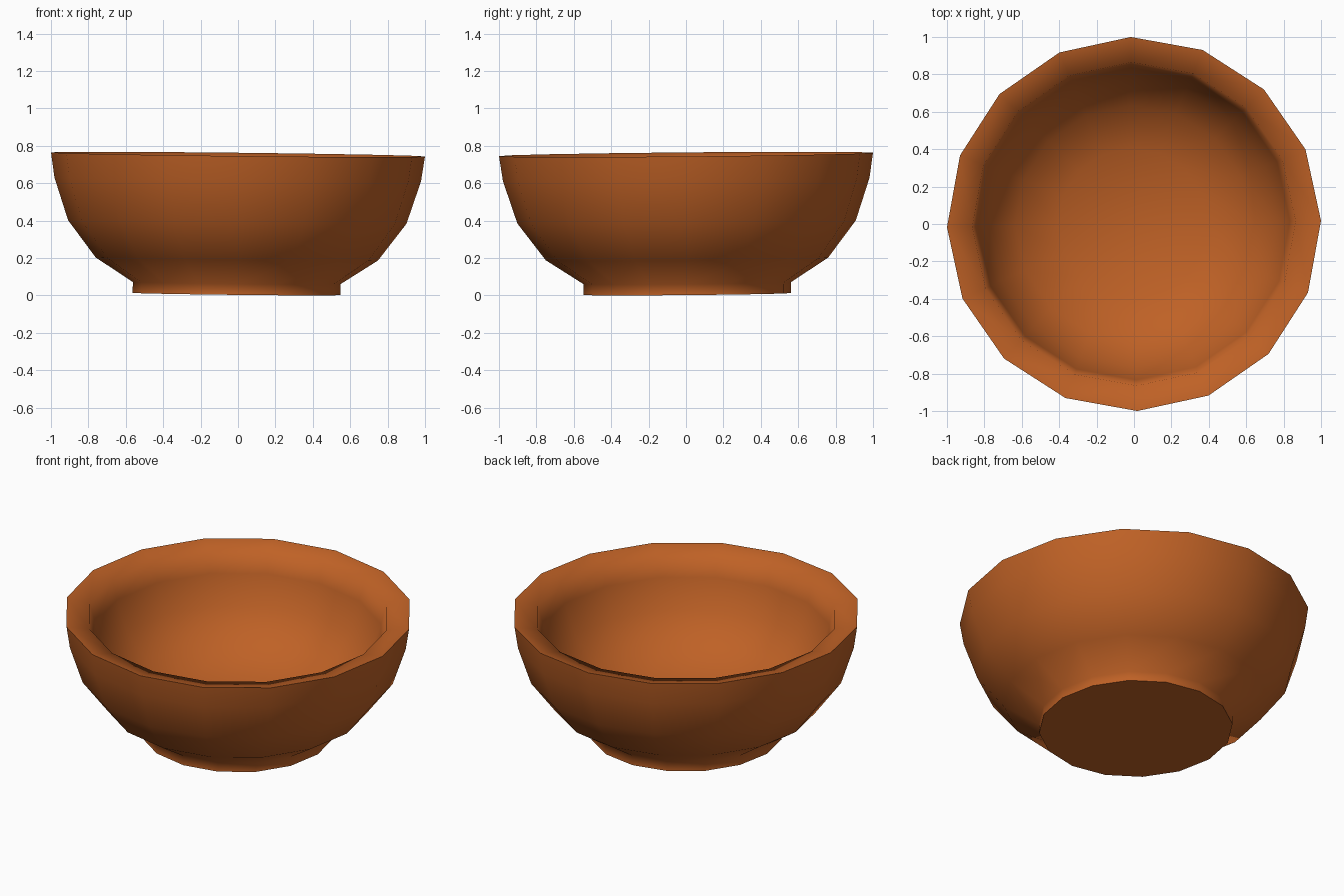
import bpy, bmesh, math
from mathutils import Matrix

if "Cube" in bpy.data.objects:
    bpy.data.objects.remove(bpy.data.objects["Cube"])

SIDES = 16
# (radius, height) from the foot centre, up the outside, over the rim, down the inside
PROFILE = [(0, 0.008), (0.555, 0.008), (0.555, 0.066), (0.755, 0.195), (0.905, 0.393),
           (0.98, 0.62), (1.0, 0.754),
           (0.865, 0.728), (0.835, 0.61), (0.77, 0.43), (0.63, 0.27), (0.40, 0.165), (0, 0.13)]

# Terracotta clay
clay = bpy.data.materials.new("terracotta clay")
clay.diffuse_color = (0.52, 0.12, 0.019, 1)
clay.use_nodes = True
clay.node_tree.nodes["Principled BSDF"].inputs["Base Color"].default_value = clay.diffuse_color

# Bowl: one lathed shell
bm = bmesh.new()
rings = []
for r, z in PROFILE:
    if r == 0:
        rings.append([bm.verts.new((0, 0, z))] * SIDES)
    else:
        angles = [math.tau * i / SIDES + math.radians(1) for i in range(SIDES)]
        rings.append([bm.verts.new((r * math.cos(a), r * math.sin(a), z)) for a in angles])
for low, high in zip(rings, rings[1:]):
    for i in range(SIDES):
        j = (i + 1) % SIDES
        corners = list(dict.fromkeys([low[i], low[j], high[j], high[i]]))
        bm.faces.new(corners)
bmesh.ops.recalc_face_normals(bm, faces=bm.faces)

# Slight hand-thrown lean about the rim centre
lean = Matrix.Rotation(0.011, 4, 'Y') @ Matrix.Rotation(0.009, 4, 'X')
pivot = Matrix.Translation((0, 0, 0.754))
bmesh.ops.transform(bm, matrix=pivot @ lean @ pivot.inverted(), verts=bm.verts)

mesh = bpy.data.meshes.new("bowl")
bm.to_mesh(mesh)
bm.free()
mesh.materials.append(clay)
bowl = bpy.data.objects.new("bowl", mesh)
bpy.context.collection.objects.link(bowl)

# Smooth everywhere except the outer rim and foot edges
bpy.context.view_layer.objects.active = bowl
bowl.select_set(True)
bpy.ops.object.shade_smooth_by_angle(angle=math.radians(80))
